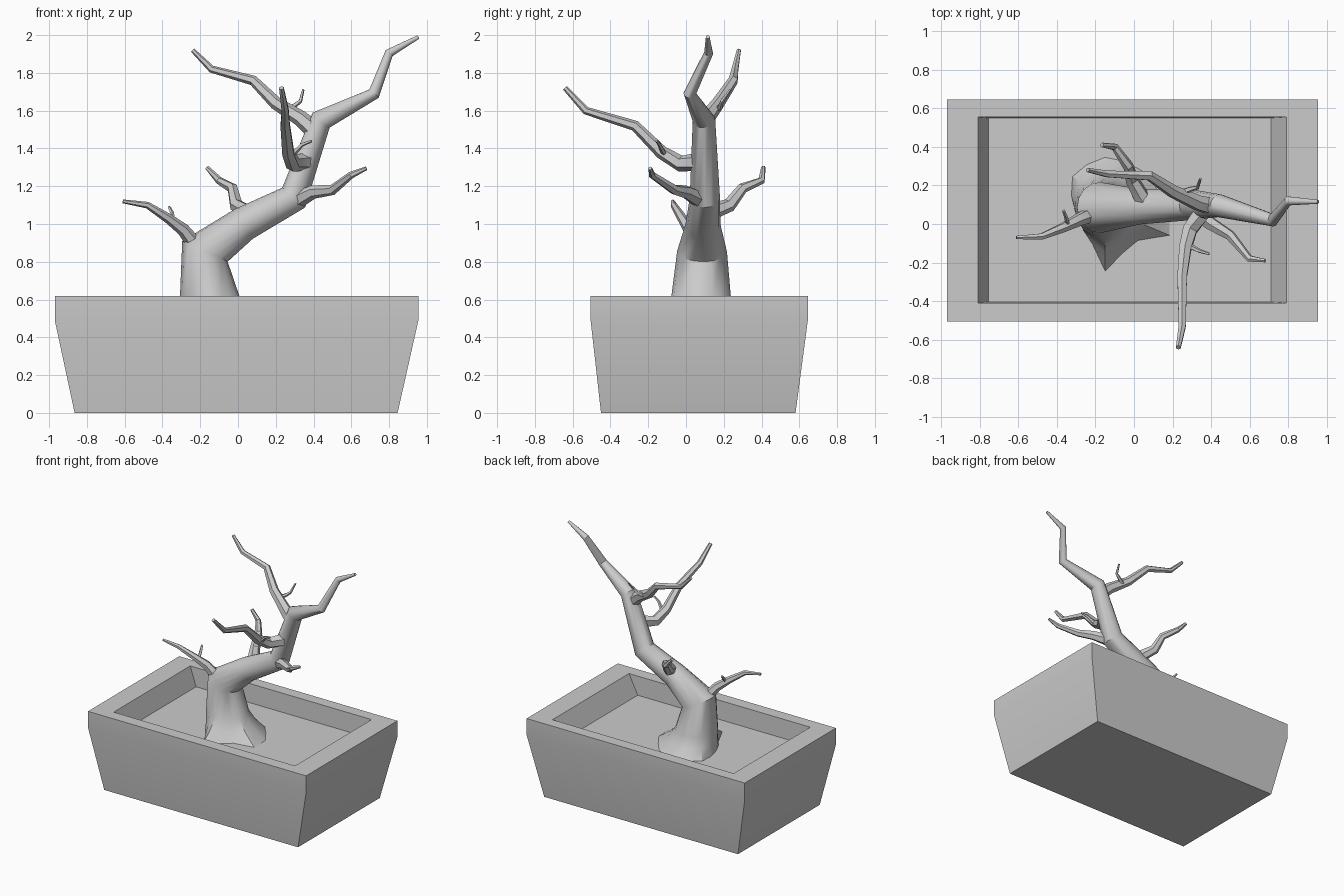
import bpy
import bmesh
import math
from mathutils import Vector

cube = bpy.data.objects.get("Cube")
if cube:
    bpy.data.objects.remove(cube, do_unlink=True)

# One plain grey for everything
grey = bpy.data.materials.new("plain grey")
grey.use_nodes = True
COLOUR = (0.6, 0.6, 0.6, 1)
grey.diffuse_color = COLOUR
grey.node_tree.nodes["Principled BSDF"].inputs["Base Color"].default_value = COLOUR


def loft(name, rings, angle=30):
    """Skin a list of equal-length vertex rings and cap both ends."""
    bm = bmesh.new()
    loops = [[bm.verts.new(co) for co in ring] for ring in rings]
    count = len(loops[0])
    for low, high in zip(loops, loops[1:]):
        for i in range(count):
            j = (i + 1) % count
            bm.faces.new((low[i], low[j], high[j], high[i]))
    bm.faces.new(loops[0][::-1])
    bm.faces.new(loops[-1])
    bmesh.ops.recalc_face_normals(bm, faces=bm.faces)
    mesh = bpy.data.meshes.new(name)
    bm.to_mesh(mesh)
    bm.free()
    mesh.materials.append(grey)
    obj = bpy.data.objects.new(name, mesh)
    bpy.context.collection.objects.link(obj)
    bpy.ops.object.select_all(action="DESELECT")
    obj.select_set(True)
    bpy.context.view_layer.objects.active = obj
    bpy.ops.object.shade_smooth_by_angle(angle=math.radians(angle))
    return obj


def rectangle(x0, x1, y0, y1, z):
    return [(x0, y0, z), (x1, y0, z), (x1, y1, z), (x0, y1, z)]


def circle_ring(centre, tangent, radii, reference):
    """Ring across a tangent; radii gives one radius per side."""
    v = (reference - tangent * reference.dot(tangent)).normalized()
    u = v.cross(tangent)
    step = math.tau / len(radii)
    return [centre + (u * math.cos(i * step) + v * math.sin(i * step)) * r
            for i, r in enumerate(radii)]


def tube_rings(path, radii, sides, reference):
    points = [Vector(p) for p in path]
    rings = []
    for i, p in enumerate(points):
        before = (p - points[max(i - 1, 0)]).normalized()
        after = (points[min(i + 1, len(points) - 1)] - p).normalized()
        tangent = (before + after).normalized()
        rings.append(circle_ring(p, tangent, [radii[i]] * sides, reference))
    return rings


def branch(name, thick, thin, path, sides=6):
    """Tapering faceted branch along a crooked path."""
    last = len(path) - 1
    radii = [thick + (thin - thick) * i / last for i in range(last + 1)]
    span = Vector(path[-1]) - Vector(path[0])
    reference = Vector((1, 0, 0)) if abs(span.y) > abs(span.x) else Vector((0, 1, 0))
    loft(name, tube_rings(path, radii, sides, reference))


# Planter with a recessed soil floor
loft("planter", [
    rectangle(-0.865, 0.845, -0.45, 0.58, 0),
    rectangle(-0.97, 0.955, -0.505, 0.645, 0.49),
    rectangle(-0.97, 0.955, -0.505, 0.645, 0.62),
    rectangle(-0.81, 0.79, -0.41, 0.555, 0.62),
    rectangle(-0.755, 0.71, -0.405, 0.55, 0.47),
])

# Trunk: uneven root flare, then a leaning tapered stem ending in the leader
UP, SIDE = Vector((0, 0, 1)), Vector((0, 1, 0))
NECK = 0.157
flare = [.34, .29, .28, .27, .27, .25, .24, .19,
         .16, .15, .16, .19, .33, .25, .24, .37]
roots = [circle_ring(Vector((-0.15, 0.08, z)), UP,
                     [NECK + (r - NECK) * spread for r in flare], SIDE)
         for z, spread in ((0.465, 1), (0.54, 0.4), (0.62, 0))]
stem = tube_rings(
    [(-.15, .08, .62), (-.175, .085, .855), (.03, .09, 1.0), (.295, .1, 1.14),
     (.44, .095, 1.55), (.72, .02, 1.69), (.8, .12, 1.905), (.955, .115, 1.99)],
    [NECK, .132, .092, .08, .06, .033, .024, .01], len(flare), SIDE)
loft("trunk", roots + stem[1:], 35)

# Main branches
branch("upper_back_branch", .05, .012,
       [(.41, .09, 1.49), (.33, .11, 1.56), (.2, .17, 1.64), (.08, .25, 1.76),
        (-.14, .26, 1.82), (-.24, .28, 1.92)])
branch("front_branch", .05, .014,
       [(.36, .07, 1.33), (.29, -.03, 1.32), (.265, -.13, 1.38),
        (.25, -.27, 1.52), (.25, -.53, 1.6), (.23, -.64, 1.72)])
branch("left_branch", .045, .01,
       [(.32, .07, 1.13), (.4, 0, 1.17), (.5, -.06, 1.18),
        (.6, -.18, 1.26), (.68, -.19, 1.295)])
branch("back_branch", .045, .012,
       [(.05, .12, 1.06), (-.01, .23, 1.1), (-.03, .3, 1.19),
        (-.1, .4, 1.23), (-.165, .41, 1.3)])
branch("right_branch", .042, .01,
       [(-.22, .05, .88), (-.29, .02, .97), (-.37, -.02, 1.03),
        (-.48, -.065, 1.1), (-.61, -.07, 1.12)])

# Small twigs growing from the branches
branch("upper_back_twig", .018, .007,
       [(.24, .16, 1.6), (.29, .18, 1.62), (.33, .19, 1.65), (.345, .235, 1.71)], 5)
branch("front_twig", .018, .007,
       [(.26, -.1, 1.36), (.3, -.12, 1.38), (.34, -.14, 1.42), (.39, -.155, 1.44)], 5)
branch("right_twig", .016, .008,
       [(-.31, 0, .98), (-.345, 0, 1.02), (-.35, .03, 1.06), (-.365, .07, 1.09)], 5)
